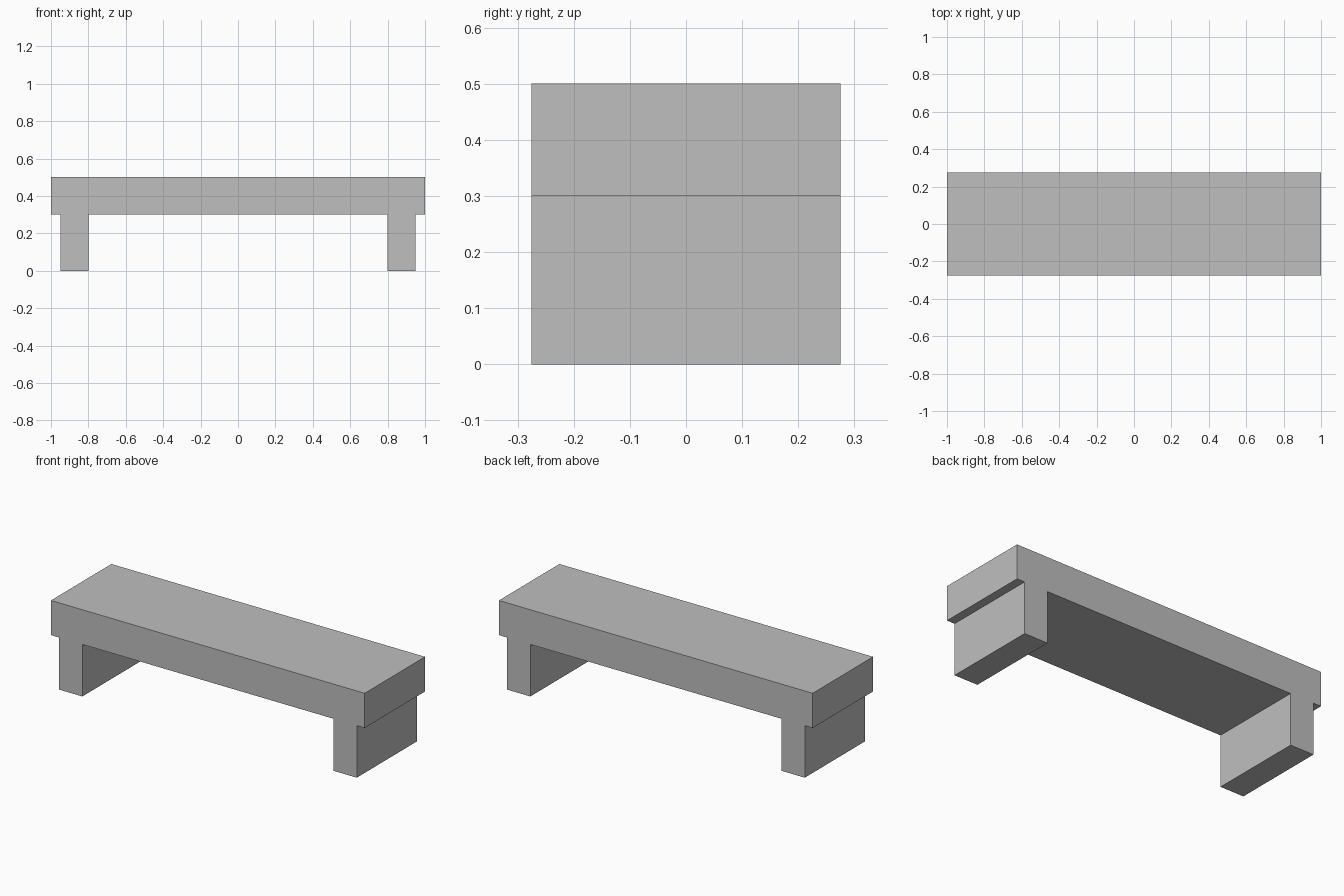
import bpy
import bmesh

cube = bpy.data.objects.get("Cube")
if cube:
    bpy.data.objects.remove(cube, do_unlink=True)

HALF_DEPTH = 0.275
SEAT_TOP, SEAT_BOTTOM = 0.50, 0.30
LEG_OUTER, LEG_INNER = 0.95, 0.80

# Plain grey material
grey = bpy.data.materials.new("light_grey")
grey.use_nodes = True
colour = (0.52, 0.52, 0.52, 1.0)
grey.diffuse_color = colour
grey.node_tree.nodes["Principled BSDF"].inputs["Base Color"].default_value = colour

# Right half of the front outline, from the middle underside round to the top
half = [
    (LEG_INNER, SEAT_BOTTOM), (LEG_INNER, 0.0),
    (LEG_OUTER, 0.0), (LEG_OUTER, SEAT_BOTTOM),
    (1.0, SEAT_BOTTOM), (1.0, SEAT_TOP),
]
outline = half + [(-x, z) for x, z in reversed(half)]

# Bench: the mirrored outline extruded through its depth as one solid
bm = bmesh.new()
front = bm.faces.new([bm.verts.new((x, -HALF_DEPTH, z)) for x, z in outline])
extruded = bmesh.ops.extrude_face_region(bm, geom=[front], use_keep_orig=True)
back_verts = [g for g in extruded["geom"] if isinstance(g, bmesh.types.BMVert)]
bmesh.ops.translate(bm, verts=back_verts, vec=(0, 2 * HALF_DEPTH, 0))
bmesh.ops.recalc_face_normals(bm, faces=bm.faces)

mesh = bpy.data.meshes.new("bench")
bm.to_mesh(mesh)
bm.free()
mesh.materials.append(grey)
bench = bpy.data.objects.new("bench", mesh)
bpy.context.collection.objects.link(bench)
